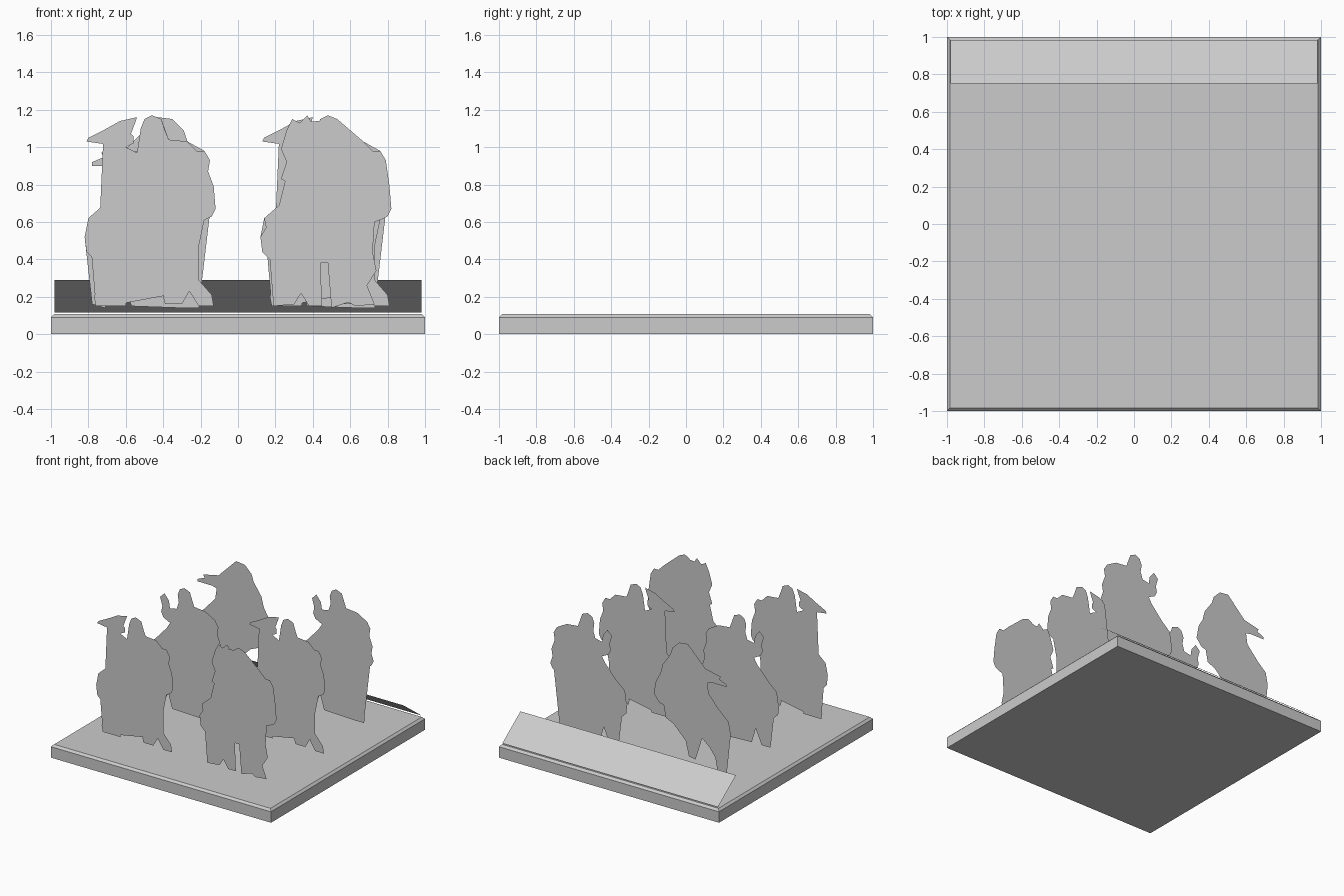
import bpy, bmesh

if "Cube" in bpy.data.objects:
    bpy.data.objects.remove(bpy.data.objects["Cube"])

grey = bpy.data.materials.new("plain_grey")
grey.diffuse_color = (0.6, 0.6, 0.6, 1)
grey.use_nodes = True
grey.node_tree.nodes["Principled BSDF"].inputs["Base Color"].default_value = grey.diffuse_color


def add_object(name, bm):
    mesh = bpy.data.meshes.new(name)
    bm.to_mesh(mesh)
    bm.free()
    mesh.materials.append(grey)
    obj = bpy.data.objects.new(name, mesh)
    bpy.context.collection.objects.link(obj)
    return obj


def add_sheet(name, points):
    bm = bmesh.new()
    bm.faces.new([bm.verts.new(p) for p in points])
    bmesh.ops.triangulate(bm, faces=bm.faces[:])
    return add_object(name, bm)


# Base slab with chamfered upper rim
bm = bmesh.new()
bmesh.ops.create_cube(bm, size=1)
for v in bm.verts:
    v.co = (v.co.x * 2, v.co.y * 2, (v.co.z + 0.5) * 0.107)
rim = [e for e in bm.edges if all(v.co.z > 0.1 for v in e.verts)]
bmesh.ops.bevel(bm, geom=rim, offset=0.017, segments=1, affect='EDGES')
add_object("base", bm)

# Sloping label sheet along the back edge
add_sheet("back_sloping_sheet", [(0.98, 0.985, 0.117), (-0.98, 0.985, 0.117),
                                 (-0.98, 0.75, 0.29), (0.98, 0.75, 0.29)])

# Rider outline pieces, in hundredths (x, z), running clockwise
axe_arm = [(-13, 85), (-18, 87), (-20, 81), (-23, 81), (-24, 86), (-20, 92), (-22, 98),
           (-25, 105), (-34, 103), (-33, 105), (-25, 109), (-16, 114), (-7, 116), (-8, 113),
           (-14, 110), (-9, 106), (-9, 102), (-13, 100), (-7, 97)]
open_hand_arm = [(-13, 85), (-18, 87), (-20, 81), (-24, 83), (-21, 92), (-24, 99), (-21, 109),
                 (-18, 115), (-14, 113), (-10, 117), (-8, 114), (-10, 109), (-7, 103),
                 (-10, 98), (-7, 96)]
bent_arm = [(-12, 85), (-18, 88), (-20, 92), (-19, 97), (-21, 104), (-17, 108), (-13, 103),
            (-12, 97), (-7, 95)]
pointing_arm = [(-10, 84), (-7, 87), (-18, 90), (-31, 90), (-31, 92), (-24, 93), (-26, 97),
                (-12, 100), (-6, 106)]

hooded_back = [(-4, 104), (-5, 110), (-3, 115), (1, 117), (6, 115), (8, 109), (10, 104),
               (20, 103), (25, 98), (29, 98), (32, 93), (31, 87), (34, 79), (33, 73),
               (35, 67), (33, 63), (29, 61), (26, 60)]
hunched_back = [(-1, 111), (4, 116), (12, 115), (18, 109), (20, 103), (27, 93), (29, 85),
                (33, 78), (35, 67), (30, 61), (26, 60)]

striding_legs = [(24, 50), (25, 42), (26, 29), (33, 21), (34, 15), (26, 15), (21, 23),
                 (16, 22), (17, 16), (8, 16), (7, 20), (12, 24), (9, 32), (7, 40), (2, 43),
                 (-4, 41), (-8, 33), (-12, 22), (-13, 15), (-19, 16), (-17, 24), (-12, 38),
                 (-14, 45), (-19, 38), (-24, 25), (-22, 15), (-29, 15), (-30, 20), (-26, 32),
                 (-25, 45)]
walking_legs = [(25, 50), (23, 40), (20, 32), (22, 24), (27, 17), (26, 14), (17, 14),
                (16, 22), (13, 32), (8, 39), (2, 42), (-5, 39), (-8, 30), (-5, 22), (-3, 15),
                (-10, 15), (-13, 25), (-15, 36), (-18, 28), (-19, 15), (-27, 15), (-25, 25),
                (-23, 36), (-25, 45)]
gathered_legs = [(23, 50), (25, 44), (27, 34), (22, 26), (26, 16), (16, 15), (12, 17), (3, 14),
                 (4, 24), (1, 38), (-3, 38), (-4, 28), (-2, 15), (-9, 15), (-14, 23),
                 (-17, 16), (-28, 15), (-27, 26), (-27, 36)]
galloping_legs = [(24, 50), (17, 47), (12, 42), (6, 36), (3, 24), (-3, 23), (-2, 32), (-1, 40),
                  (-9, 42), (-16, 36), (-22, 28), (-24, 14), (-31, 16), (-28, 30), (-27, 42)]

tail_and_rump = [(-30, 40), (-34, 44), (-35, 52), (-32, 57), (-33, 62), (-25, 69), (-15, 80)]

axe_rider = axe_arm + hooded_back + striding_legs + tail_and_rump
hand_rider = open_hand_arm + hooded_back + gathered_legs + tail_and_rump
plain_rider = bent_arm + hooded_back + walking_legs + tail_and_rump
pointing_rider = pointing_arm + hunched_back + galloping_legs + tail_and_rump

# Flat mounted riders: two files of three, front to back
files = [("left", -0.47, [axe_rider, plain_rider, pointing_rider]),
         ("right", 0.47, [hand_rider, axe_rider, plain_rider])]
for side, cx, riders in files:
    for row, y, outline in zip(("front", "middle", "rear"), (-0.67, -0.04, 0.59), riders):
        add_sheet(f"{row}_{side}_rider",
                  [(cx + x / 100, y, z / 100) for x, z in reversed(outline)])
